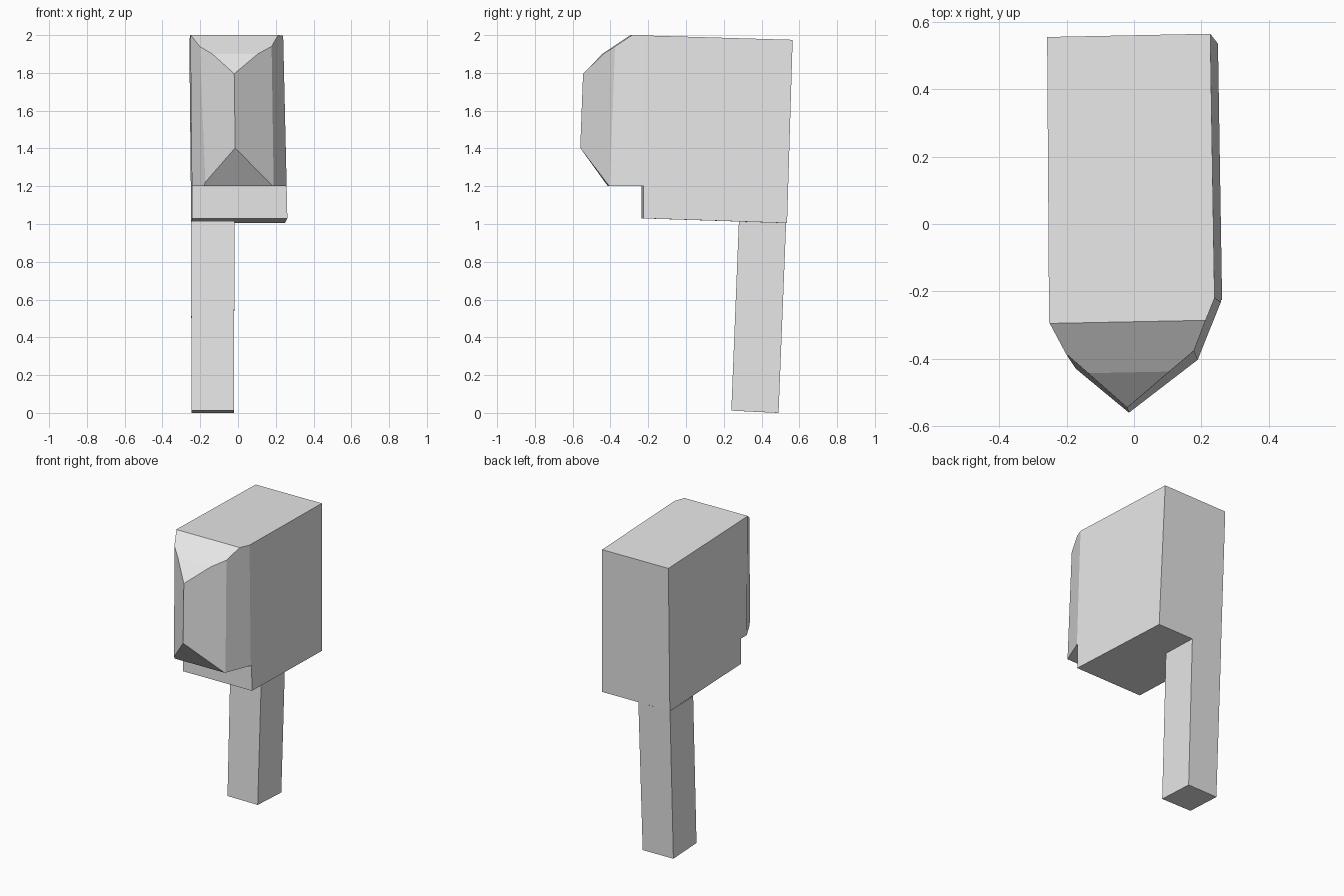
import bpy, bmesh
from mathutils import Vector

cube = bpy.data.objects.get("Cube")
if cube:
    bpy.data.objects.remove(cube, do_unlink=True)

grey = bpy.data.materials.new("light_grey")
grey.use_nodes = True
colour = (0.8, 0.8, 0.8, 1)
grey.diffuse_color = colour
grey.node_tree.nodes["Principled BSDF"].inputs["Base Color"].default_value = colour


def finish(bm, name):
    bmesh.ops.recalc_face_normals(bm, faces=bm.faces)
    mesh = bpy.data.meshes.new(name)
    bm.to_mesh(mesh)
    bm.free()
    mesh.materials.append(grey)
    obj = bpy.data.objects.new(name, mesh)
    bpy.context.collection.objects.link(obj)
    return obj


def bridge(bm, first, second, cap_second=True):
    """Close the space between two matching outlines."""
    a = [bm.verts.new(p) for p in first]
    b = [bm.verts.new(p) for p in second]
    bm.faces.new(a)
    if cap_second:
        bm.faces.new(b[::-1])
    for i in range(len(a)):
        j = (i + 1) % len(a)
        bm.faces.new((a[i], b[i], b[j], a[j]))


def slice_off(bm, points):
    """Cut with a plane through three points, keeping the body's inside."""
    p, q, r = map(Vector, points)
    normal = (q - p).cross(r - p).normalized()
    if normal.dot(Vector((0, 0.1, 1.5)) - p) > 0:
        normal.negate()
    geom = bm.verts[:] + bm.edges[:] + bm.faces[:]
    bmesh.ops.bisect_plane(bm, geom=geom, plane_co=p, plane_no=normal,
                           dist=1e-5, clear_outer=True)
    bmesh.ops.holes_fill(bm, edges=[e for e in bm.edges if e.is_boundary], sides=0)


# Body: stepped side profile, swept across and slightly skewed
profile = [(-0.29, 2.0), (-0.44, 1.9), (-0.72, 1.62), (-0.41, 1.2), (-0.23, 1.2),
           (-0.23, 1.03), (0.53, 1.005), (0.56, 1.975)]
bm = bmesh.new()
bridge(bm, *[[(x, y + 0.02 * x, z) for y, z in profile] for x in (-0.4, 0.4)])
bmesh.ops.recalc_face_normals(bm, faces=bm.faces)

tip_top, tip_low = (-0.02, -0.545, 1.795), (-0.015, -0.56, 1.4)
cuts = [
    # leaning side walls
    [(0.226, 0.55, 2), (0.239, -0.22, 2), (0.249, 0.55, 1)],
    [(-0.258, 0.55, 2), (-0.252, -0.3, 2), (-0.248, 0.55, 1)],
    # narrow cheek facets
    [(0.239, -0.22, 2), (0.18, -0.37, 1.95), (0.19, -0.4, 1.2)],
    [(-0.25, -0.295, 2), (-0.21, -0.37, 1.95), (-0.175, -0.425, 1.2)],
    # pointed prow
    [tip_top, tip_low, (0.187, -0.385, 1.6)],
    [tip_top, tip_low, (-0.195, -0.4, 1.6)],
]
for cut in cuts:
    slice_off(bm, cut)
finish(bm, "body")

# Leg: leaning square post under the rear right corner
bm = bmesh.new()
foot = [(-0.246, 0.24, 0.012), (-0.022, 0.24, 0.012), (-0.022, 0.49, 0), (-0.246, 0.485, 0)]
top = [(-0.249, 0.28, 1.013), (-0.018, 0.28, 1.013), (-0.018, 0.53, 1.005), (-0.249, 0.525, 1.005)]
bridge(bm, foot, top, cap_second=False)
finish(bm, "leg")
